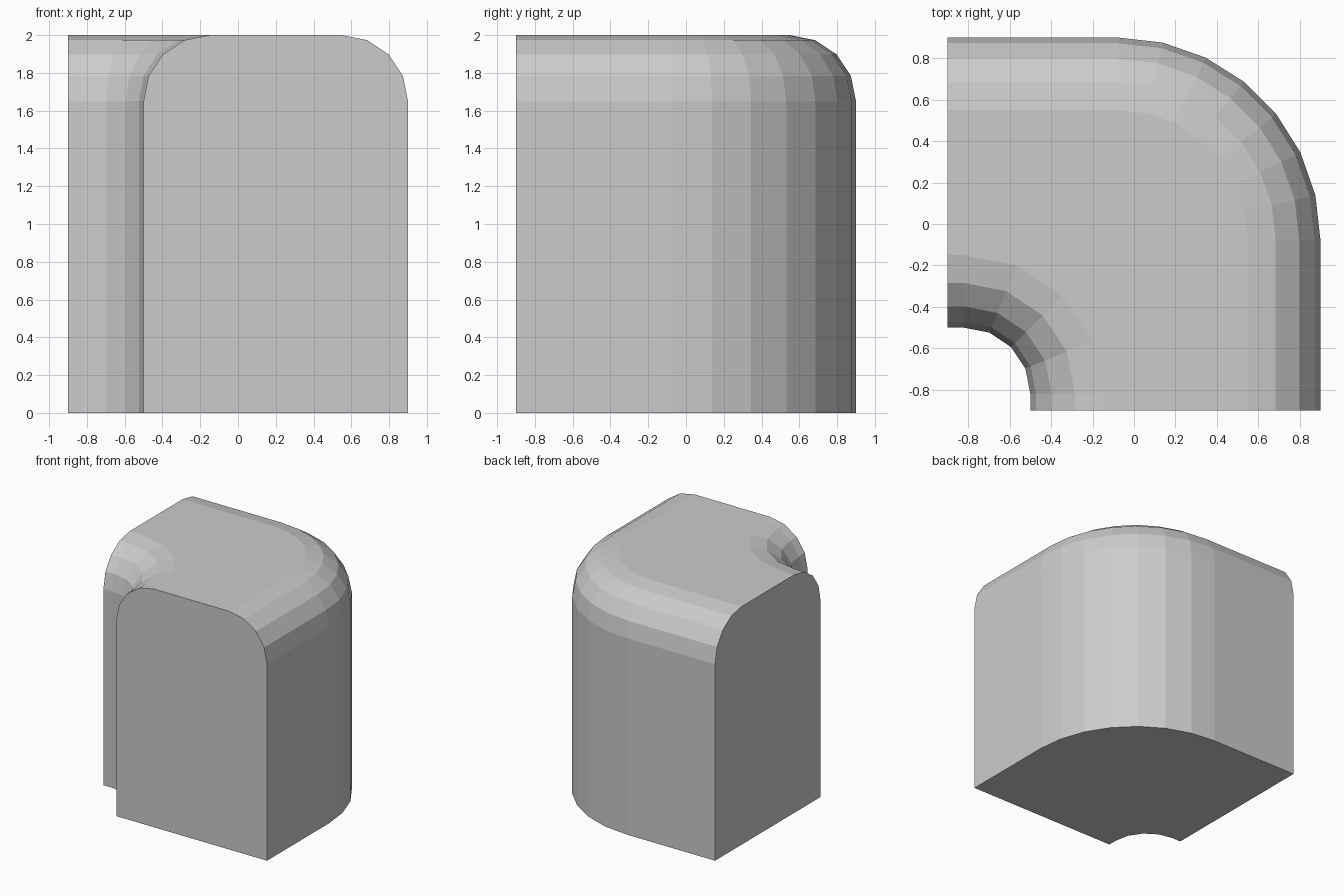
import bpy, bmesh
from math import sin, cos, pi

if "Cube" in bpy.data.objects:
    bpy.data.objects.remove(bpy.data.objects["Cube"])

HALF = 0.9      # half width of the footprint
ROUND = 0.35    # radius of the rounded top edge
HEIGHT = 2.0


def arc(centre, radius, segments):
    """Quarter arc from the +y direction round to the +x direction."""
    angles = [pi / 2 * i / segments for i in range(segments + 1)]
    return [(centre + radius * sin(a), centre + radius * cos(a)) for a in angles]


def footprint(inset):
    """Curved corner outline: outer curve shrinks, inner curve grows."""
    outer = arc(-0.08, 0.98 - inset, 7)
    inner = arc(-0.82, 0.32 + inset, 4)
    outer = [(-HALF, outer[0][1])] + outer + [(outer[-1][0], -HALF)]
    inner = [(-HALF, inner[0][1])] + inner + [(inner[-1][0], -HALF)]
    return outer + inner[::-1]


# Levels as (inset, height): base, then the rounded shoulder
levels = [(0, 0)]
for i in range(5):
    a = pi / 2 * i / 4
    levels.append((ROUND * (1 - cos(a)), HEIGHT - ROUND + ROUND * sin(a)))

# Stack the outlines and join them into a closed solid
bm = bmesh.new()
loops = [[bm.verts.new((x, y, z)) for x, y in footprint(d)] for d, z in levels]
for low, high in zip(loops, loops[1:]):
    n = len(low)
    for i in range(n):
        j = (i + 1) % n
        bm.faces.new((low[i], low[j], high[j], high[i]))
bm.faces.new(loops[0])
bm.faces.new(loops[-1])
bmesh.ops.recalc_face_normals(bm, faces=bm.faces)

mesh = bpy.data.meshes.new("curved_wall_corner")
bm.to_mesh(mesh)
bm.free()
corner = bpy.data.objects.new("curved_wall_corner", mesh)
bpy.context.collection.objects.link(corner)
